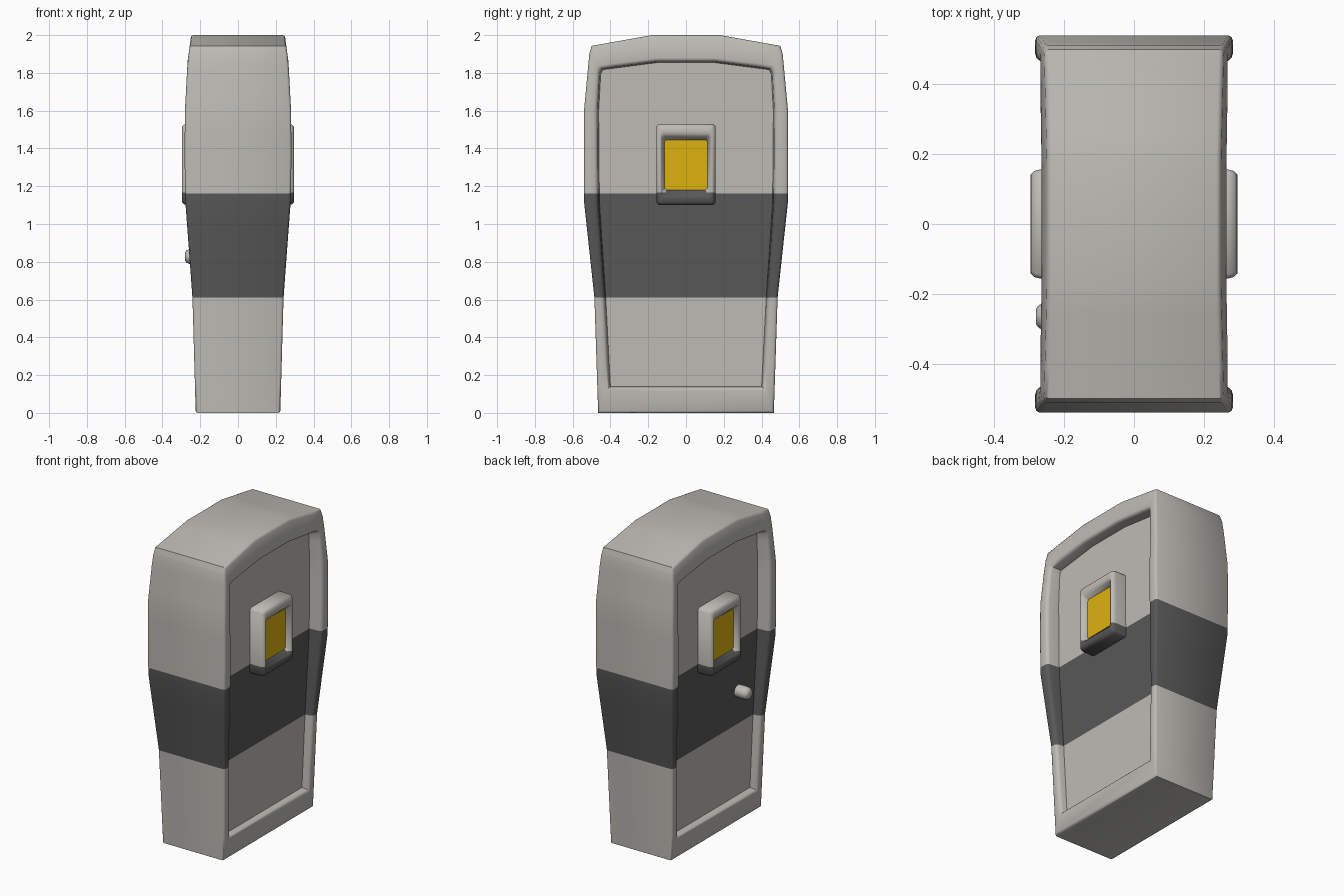
import bpy, bmesh, math

if "Cube" in bpy.data.objects:
    bpy.data.objects.remove(bpy.data.objects["Cube"])


def material(name, rgb):
    m = bpy.data.materials.new(name)
    m.diffuse_color = (*rgb, 1)
    m.use_nodes = True
    m.node_tree.nodes["Principled BSDF"].inputs["Base Color"].default_value = m.diffuse_color
    return m


GREY = material("warm grey", (0.51, 0.50, 0.46))
DARK = material("charcoal", (0.098, 0.098, 0.098))
YELLOW = material("yellow", (0.72, 0.45, 0.005))

# half outlines, bottom to top, as (half width in y, z)
OUTER = [(.465, 0), (.485, .61), (.54, 1.12), (.54, 1.6), (.512, 1.90), (.50, 1.943), (.18, 2.0)]
INNER = [(.405, .135), (.430, .61), (.464, 1.12), (.468, 1.6), (.457, 1.80), (.445, 1.822), (.15, 1.86)]
# half thickness in x at each height, for the rim and for the sunken panel
THICK = [(0, .224), (.61, .241), (1.12, .279), (1.35, .283), (1.6, .281), (1.86, .267), (2.0, .248)]
PANEL = [(0, .182), (1.3, .196), (2.0, .196)]


def lookup(table, z):
    for (a, xa), (b, xb) in zip(table, table[1:]):
        if z <= b:
            return xa + (xb - xa) * (z - a) / (b - a)
    return table[-1][1]


def grow(rows, d):
    return [(y * (1 + d / .5), 1 + (z - 1) * (1 + d)) for y, z in rows]


def refine(rows, n=4):
    out = []
    for (a, b), (c, d) in zip(rows, rows[1:]):
        out += [(a + (c - a) * i / n, b + (d - b) * i / n) for i in range(n)]
    return out + [rows[-1]]


def finish(name, bm, mats, angle=35):
    bmesh.ops.recalc_face_normals(bm, faces=bm.faces)
    me = bpy.data.meshes.new(name)
    bm.to_mesh(me)
    bm.free()
    ob = bpy.data.objects.new(name, me)
    bpy.context.collection.objects.link(ob)
    for m in mats:
        me.materials.append(m)
    bpy.ops.object.select_all(action='DESELECT')
    ob.select_set(True)
    bpy.context.view_layer.objects.active = ob
    bpy.ops.object.shade_smooth_by_angle(angle=math.radians(angle))
    return ob


def bridge(bm, a, b):
    n = len(a)
    for i in range(n):
        j = (i + 1) % n
        bm.faces.new((a[i], a[j], b[j], b[i]))


def band(bm, lo, hi):
    # cut at the band edges and colour everything between them
    for z in (lo, hi):
        bmesh.ops.bisect_plane(bm, geom=bm.verts[:] + bm.edges[:] + bm.faces[:],
                               plane_co=(0, 0, z), plane_no=(0, 0, 1))
    for f in bm.faces:
        f.material_index = int(lo < f.calc_center_median().z < hi)


# body: rounded rim with a deep sunken panel on each side
# each layer: outline, and how far (0 = rim face, 1 = panel) plus a fixed drop
bm = bmesh.new()
layers = [(OUTER, 0, .012), (grow(OUTER, -.004), 0, .004), (grow(OUTER, -.012), 0, 0),
          (grow(INNER, .022), 0, 0), (grow(INNER, .012), 0, .003), (grow(INNER, .004), 0, .010),
          (INNER, 0, .02), (grow(INNER, -.006), 1, 0)]
edges = []
for s in (-1, 1):
    prev = None
    for rows, k, drop in layers:
        rows = refine(rows)
        table = PANEL if k else THICK
        right = [bm.verts.new((s * (lookup(table, z) - drop), y, z)) for y, z in rows]
        left = [bm.verts.new((s * (lookup(table, z) - drop), -y, z)) for y, z in rows]
        loop = right + left[::-1]
        if prev:
            bridge(bm, prev, loop)
        else:
            edges.append(loop)
        prev = loop
    for i in range(len(right) - 1):
        bm.faces.new((right[i], right[i + 1], left[i + 1], left[i]))
bridge(bm, *edges)
band(bm, .61, 1.162)
finish("body", bm, [GREY, DARK], 50)

# window frames and panes on both sides
RINGS = [(.156, 1.10, 1.53, .17), (.156, 1.10, 1.53, .270), (.152, 1.104, 1.526, .285),
         (.143, 1.113, 1.517, .295), (.138, 1.140, 1.490, .297), (.132, 1.147, 1.474, .295),
         (.127, 1.155, 1.466, .285), (.115, 1.180, 1.445, .264), (.115, 1.180, 1.445, .24)]
for s, side in ((-1, "left"), (1, "right")):
    bm = bmesh.new()
    prev = None
    for y, lo, hi, x in RINGS:
        c = .012  # clipped corners
        loop = [bm.verts.new((s * x, a, b)) for a, b in
                ((-y + c, lo), (y - c, lo), (y, lo + c), (y, hi - c),
                 (y - c, hi), (-y + c, hi), (-y, hi - c), (-y, lo + c))]
        if prev:
            bridge(bm, prev, loop)
        prev = loop
    bm.faces.new(prev)
    band(bm, 1.0, 1.166)
    # the sloping sill is charcoal too
    for f in bm.faces:
        m = f.calc_center_median()
        if m.z < 1.182 and abs(m.y) < .1:
            f.material_index = 1
    finish(side + "_window_frame", bm, [GREY, DARK], 50)

    bm = bmesh.new()
    bmesh.ops.create_cube(bm, size=1)
    for v in bm.verts:
        v.co = (s * .26 + v.co.x * .008, v.co.y * .232, 1.3125 + v.co.z * .267)
    finish(side + "_window_pane", bm, [YELLOW])

# door knob on the left side
bm = bmesh.new()
prev = None
for r, x in ((.038, .17), (.040, .20), (.041, .235), (.039, .258), (.033, .272), (.022, .281)):
    loop = [bm.verts.new((-x, -.265 + r * math.cos(i * math.pi / 8), .828 + r * math.sin(i * math.pi / 8)))
            for i in range(16)]
    if prev:
        bridge(bm, prev, loop)
    prev = loop
bm.faces.new(prev)
finish("door_knob", bm, [GREY], 60)
